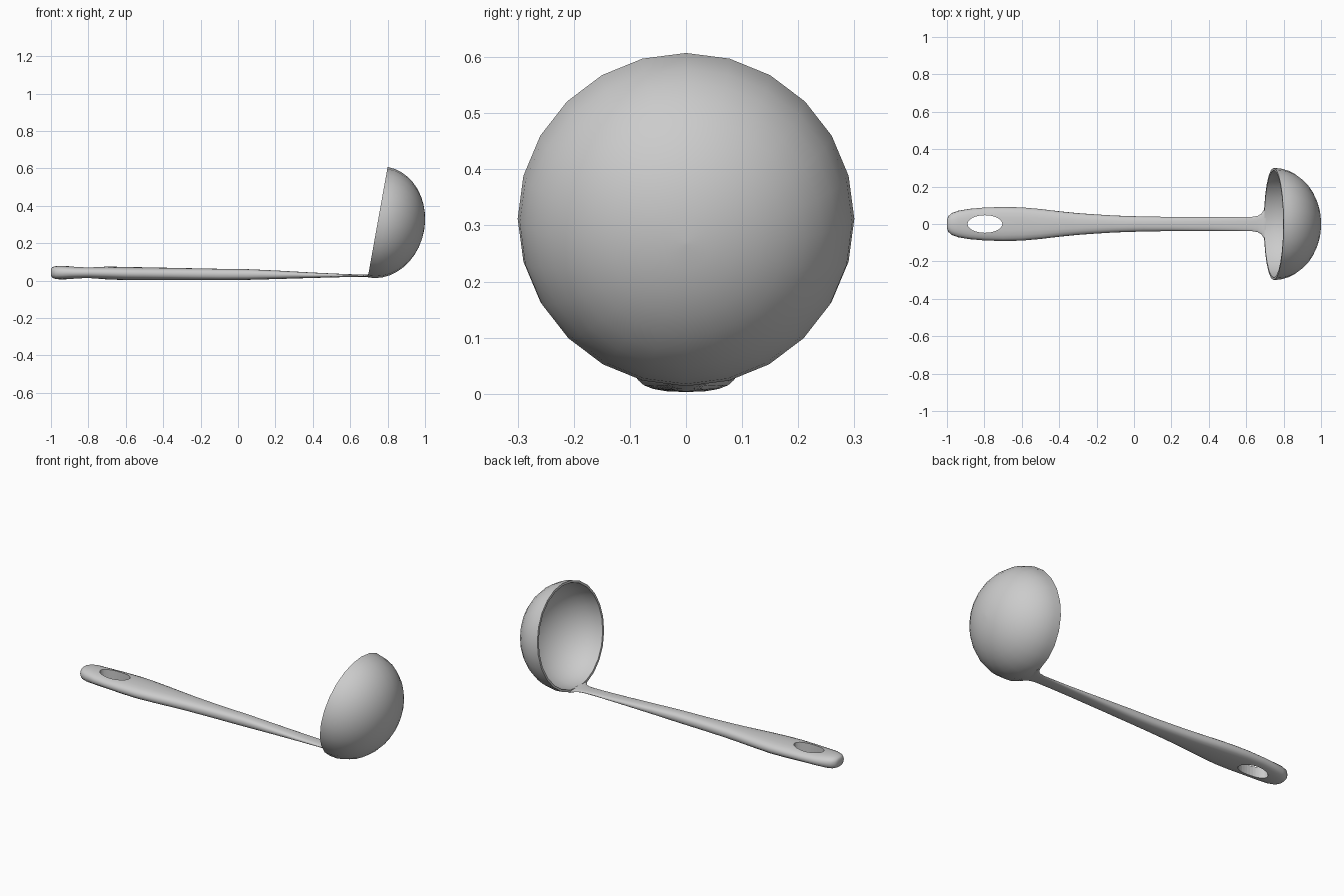
import bpy, bmesh
from math import sin, cos, pi, radians
from mathutils import Vector

cube = bpy.data.objects.get("Cube")
if cube:
    bpy.data.objects.remove(cube, do_unlink=True)

steel = bpy.data.materials.new("grey_steel")
steel.use_nodes = True
GREY = (0.6, 0.6, 0.6, 1)
steel.diffuse_color = GREY
steel.node_tree.nodes["Principled BSDF"].inputs["Base Color"].default_value = GREY


def loft(name, rings, angle):
    """Skin a list of closed rings and cap both ends."""
    bm = bmesh.new()
    loops = [[bm.verts.new(p) for p in ring] for ring in rings]
    n = len(loops[0])
    for a, b in zip(loops, loops[1:]):
        for i in range(n):
            j = (i + 1) % n
            bm.faces.new((a[i], a[j], b[j], b[i]))
    bm.faces.new(loops[0])
    bm.faces.new(loops[-1])
    bmesh.ops.recalc_face_normals(bm, faces=bm.faces)
    mesh = bpy.data.meshes.new(name)
    bm.to_mesh(mesh)
    bm.free()
    mesh.materials.append(steel)
    obj = bpy.data.objects.new(name, mesh)
    bpy.context.collection.objects.link(obj)
    smooth(obj, angle)
    return obj


def smooth(obj, angle):
    bpy.ops.object.select_all(action="DESELECT")
    obj.select_set(True)
    bpy.context.view_layer.objects.active = obj
    bpy.ops.object.shade_smooth_by_angle(angle=radians(angle))


# Bowl: half ellipsoid shell, opening tilted slightly upward
TILT = radians(10.2)
CENTRE = Vector((0.747, 0, 0.312))
UP = Vector((sin(TILT), 0, cos(TILT)))
OUT = Vector((cos(TILT), 0, -sin(TILT)))
SIDE = Vector((0, 1, 0))


def bowl_ring(radius, depth):
    steps = [2 * pi * i / 24 for i in range(24)]
    return [CENTRE + OUT * depth + UP * radius * cos(t) + SIDE * radius * sin(t)
            for t in steps]


def dome(radius, depth):
    steps = [pi / 2 * i / 10 for i in range(10)] + [pi / 2 - 0.01]
    return [bowl_ring(radius * cos(t), depth * sin(t)) for t in steps]


outer = dome(0.300, 0.252)
inner = dome(0.287, 0.239)
loft("bowl", outer[::-1] + inner, 40)

# Handle: x, half width, underside z, top z
STATIONS = [
    (-1.0, 0.022, 0.028, 0.062), (-0.993, 0.042, 0.015, 0.072),
    (-0.975, 0.058, 0.008, 0.077), (-0.94, 0.071, 0.006, 0.079),
    (-0.88, 0.081, 0.009, 0.075), (-0.8, 0.088, 0.010, 0.074),
    (-0.7, 0.091, 0.006, 0.075), (-0.6, 0.089, 0.003, 0.073),
    (-0.5, 0.080, 0.003, 0.071), (-0.4, 0.068, 0.003, 0.069),
    (-0.3, 0.058, 0.003, 0.067), (-0.2, 0.051, 0.003, 0.065),
    (-0.1, 0.045, 0.003, 0.063), (0.05, 0.040, 0.004, 0.061),
    (0.2, 0.038, 0.008, 0.054), (0.4, 0.037, 0.014, 0.043),
    (0.55, 0.037, 0.018, 0.036), (0.63, 0.038, 0.019, 0.033),
    (0.66, 0.043, 0.019, 0.032), (0.68, 0.054, 0.019, 0.032),
    (0.69, 0.068, 0.019, 0.033), (0.697, 0.082, 0.020, 0.034),
    (0.705, 0.084, 0.021, 0.033),
]


def soft(v, power=0.8):
    return (abs(v) ** power) * (1 if v > 0 else -1)


def handle_ring(x, half, low, high):
    mid, tall = (low + high) / 2, (high - low) / 2
    steps = [2 * pi * i / 20 for i in range(20)]
    return [(x, half * soft(cos(t)), mid + tall * soft(sin(t))) for t in steps]


handle = loft("handle", [handle_ring(*s) for s in STATIONS], 45)

# Hanging hole cut through the wide end
bpy.ops.mesh.primitive_cylinder_add(vertices=32, radius=1, depth=1,
                                    location=(-0.797, 0, 0.04))
cutter = bpy.context.object
cutter.name = "hanging_hole_cutter"
cutter.data.materials.append(steel)
cutter.scale = (0.093, 0.047, 0.3)
cut = handle.modifiers.new("hanging_hole", "BOOLEAN")
cut.operation = "DIFFERENCE"
cut.solver = "EXACT"
cut.object = cutter
bpy.context.view_layer.update()
bpy.ops.object.select_all(action="DESELECT")
handle.select_set(True)
bpy.context.view_layer.objects.active = handle
bpy.ops.object.modifier_apply(modifier=cut.name)
bpy.data.objects.remove(cutter, do_unlink=True)
smooth(handle, 45)
